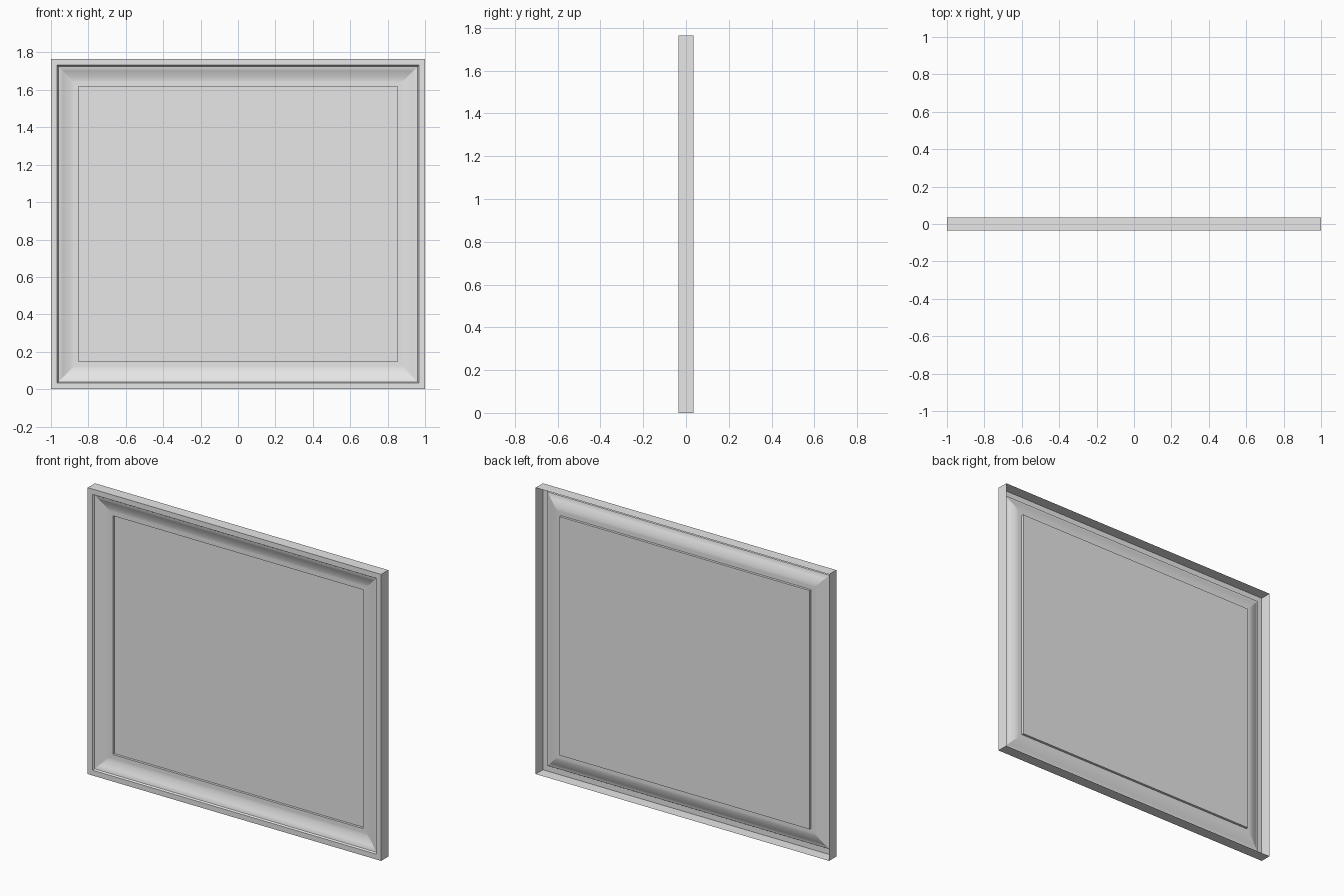
import bpy
import bmesh
import math

old = bpy.data.objects.get("Cube")
if old:
    bpy.data.objects.remove(old, do_unlink=True)

WIDTH, HEIGHT, DEPTH = 2.0, 1.765, 0.07
PANEL_INSET, PANEL_DEPTH = 0.147, 0.049

grey = bpy.data.materials.new("light grey")
grey.use_nodes = True
grey.diffuse_color = (0.8, 0.8, 0.8, 1)
grey.node_tree.nodes["Principled BSDF"].inputs["Base Color"].default_value = (0.8, 0.8, 0.8, 1)


def ring(bm, inset, depth):
    """Rectangle of vertices at a distance in from the edge and back from the front."""
    x, y = WIDTH / 2 - inset, depth - DEPTH / 2
    low, high = inset, HEIGHT - inset
    return [bm.verts.new(p) for p in ((-x, y, low), (x, y, low), (x, y, high), (-x, y, high))]


def make_object(name, bm):
    mesh = bpy.data.meshes.new(name)
    bm.to_mesh(mesh)
    bm.free()
    mesh.materials.append(grey)
    obj = bpy.data.objects.new(name, mesh)
    bpy.context.collection.objects.link(obj)
    return obj


def mitred_frame(name, profile):
    """Sweep an (inset, depth) profile around the rectangle with crisp mitres."""
    bm = bmesh.new()
    rings = [ring(bm, *point) for point in profile]
    mitres = set()
    for outer, inner in zip(rings, rings[1:]):
        for i in range(4):
            j = (i + 1) % 4
            face = bm.faces.new((outer[i], outer[j], inner[j], inner[i]))
            face.smooth = True
            mitres.add(bm.edges.get((outer[i], inner[i])))
    bm.normal_update()
    for edge in bm.edges:
        sharp = edge.calc_face_angle(0) > math.radians(30)
        edge.smooth = not (sharp or edge in mitres)
    return make_object(name, bm)


# Open-backed shell: outer wall and flat rim
mitred_frame("outer_rim", [(0, DEPTH), (0, 0), (0.033, 0)])

# Moulding: small step, bead ledge, hollow cove and flat inner border
cove = [(0.05 + 0.07 * math.sin(a), 0.034 - 0.022 * (1 - math.sin(a)) ** 1.6)
        for a in (math.pi / 2 * k / 8 for k in range(9))]
mitred_frame("cove_moulding", [(0.033, 0), (0.039, 0.01)] + cove + [(PANEL_INSET, 0.034)])

# Sunken step around the panel
mitred_frame("panel_step", [(PANEL_INSET, 0.034), (PANEL_INSET, PANEL_DEPTH)])

# Flat centre panel
bm = bmesh.new()
bm.faces.new(ring(bm, PANEL_INSET, PANEL_DEPTH))
make_object("centre_panel", bm)
